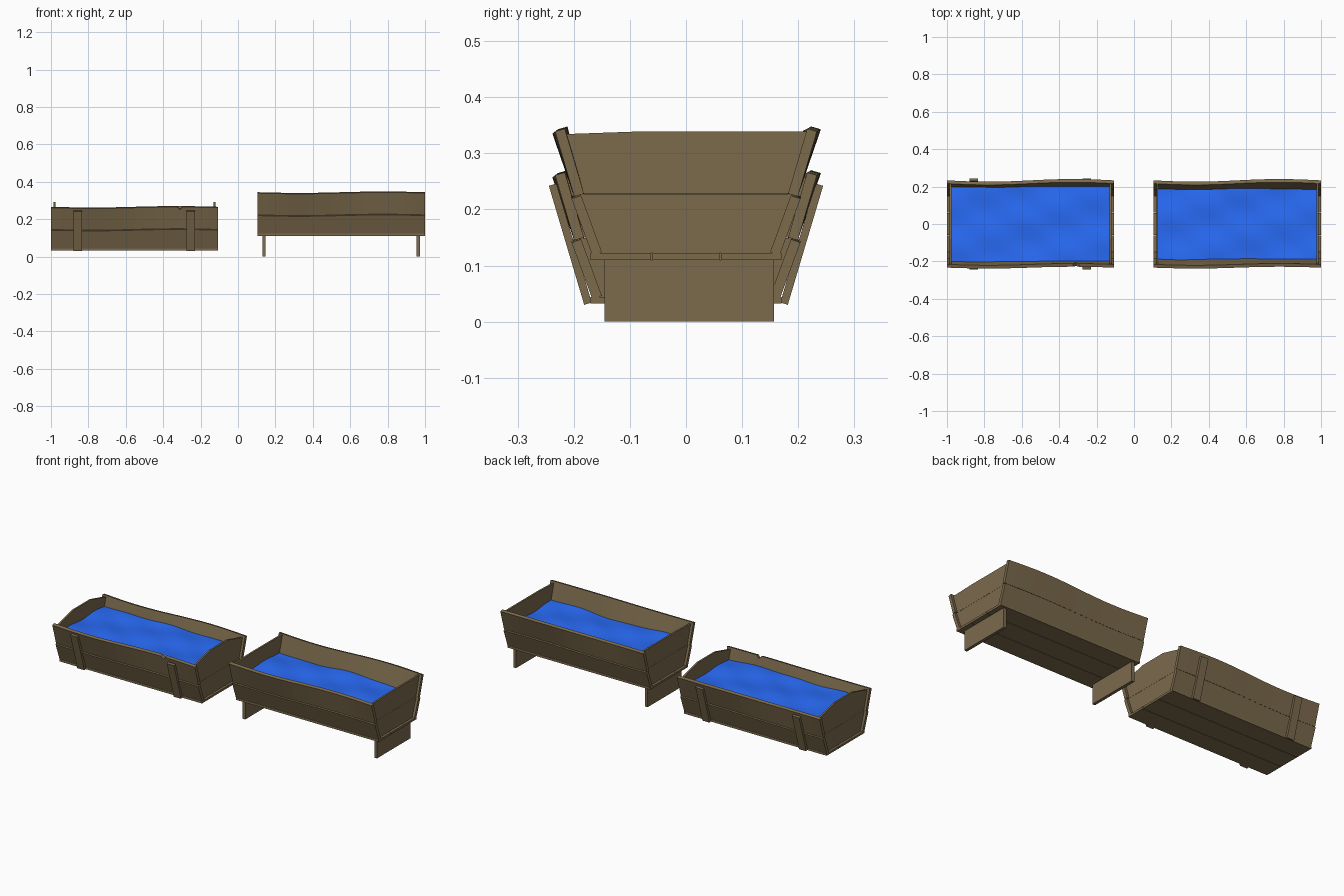
import bpy, bmesh
from math import sin, pi
from mathutils import Vector

if "Cube" in bpy.data.objects:
    bpy.data.objects.remove(bpy.data.objects["Cube"])


def material(name, color):
    m = bpy.data.materials.new(name)
    m.diffuse_color = color
    m.use_nodes = True
    m.node_tree.nodes["Principled BSDF"].inputs["Base Color"].default_value = m.diffuse_color
    return m


WOOD = material("wood", (0.2, 0.145, 0.073, 1))
WATER = material("water", (0.022, 0.15, 0.95, 1))


def finish(name, bm, mat):
    bmesh.ops.recalc_face_normals(bm, faces=bm.faces)
    me = bpy.data.meshes.new(name)
    bm.to_mesh(me)
    bm.free()
    ob = bpy.data.objects.new(name, me)
    bpy.context.collection.objects.link(ob)
    me.materials.append(mat)
    return ob


def loft(name, rings):
    """Closed solid through a row of equal cross-sections."""
    bm = bmesh.new()
    rows = [[bm.verts.new(p) for p in ring] for ring in rings]
    n = len(rows[0])
    for a, b in zip(rows, rows[1:]):
        for i in range(n):
            bm.faces.new((a[i], a[(i + 1) % n], b[(i + 1) % n], b[i]))
    bm.faces.new(rows[0])
    bm.faces.new(rows[-1])
    return finish(name, bm, WOOD)


def box(name, x0, x1, y0, y1, z0, z1):
    prof = [(y0, z0), (y1, z0), (y1, z1), (y0, z1)]
    return loft(name, [[(x, y, z) for y, z in prof] for x in (x0, x1)])


def wave(t):
    return -0.004 * sin(2 * pi * t)


def side_board(name, x0, x1, s, bottom, top, thick, w0=0, w1=0, warp=0, notch=None):
    """Slanted plank; bottom/top are inner (y, z); w0/w1 scale edge waviness."""
    b, t = Vector(bottom), Vector(top)
    d = (t - b).normalized()
    out = Vector((d.y, -d.x)) * thick
    xs = [x0 + (x1 - x0) * i / 16 for i in range(17)]
    if notch:
        xs = sorted(xs + [notch - 0.015, notch, notch + 0.015])
    rings = []
    for x in xs:
        u = (x - x0) / (x1 - x0)
        v = wave(u)
        bend = Vector((-s * warp * sin(2 * pi * u), 0))
        lo, hi = b + d * v * w0, t + d * v * w1 + bend
        if x == notch:
            hi -= d * 0.016
        rings.append([(x, s * p.x, p.y) for p in (lo, lo + out, hi + out, hi)])
    return loft(name, rings)


def end_board(name, x0, x1, outline):
    return loft(name, [[(x, y, z) for y, z in outline] for x in (x0, x1)])


def water(name, x0, x1, half, z):
    nx, ny = 60, 28
    bm = bmesh.new()
    g = []
    for i in range(nx + 1):
        x = x0 + (x1 - x0) * i / nx
        row = []
        for j in range(ny + 1):
            y = half * (2 * j / ny - 1)
            dz = (0.004 * sin(11 * x + 6 * y) + 0.003 * sin(9 * x - 24 * y + 1)
                  + 0.002 * sin(23 * x + 31 * y + 2))
            row.append(bm.verts.new((x, y, z + dz)))
        g.append(row)
    for i in range(nx):
        for j in range(ny):
            f = bm.faces.new((g[i][j], g[i + 1][j], g[i + 1][j + 1], g[i][j + 1]))
            f.smooth = True
    finish(name, bm, WATER)


def trough(tag, x0, x1, z, water_z, arched, notch=None):
    # floor of three planks
    for i, (a, b) in enumerate([(-0.17, -0.062), (-0.06, 0.06), (0.062, 0.17)]):
        box(f"{tag}_floor_plank_{i}", x0, x1, a, b, z, z + 0.012)
    # two slanted planks on each long side
    for s, side in ((-1, "front"), (1, "back")):
        side_board(f"{tag}_{side}_lower_plank", x0, x1, s, (0.15, z + 0.014),
                   (0.187, z + 0.115), 0.018, 0, 1)
        side_board(f"{tag}_{side}_upper_plank", x0, x1, s, (0.182, z + 0.118),
                   (0.216, z + 0.234), 0.018, 1, 1, 0.006, notch if s < 0 else None)
    # end walls of two planks each
    m = z + 0.118
    upper = [(-0.19, m), (0.19, m)]
    if arched:
        upper += [(0.222, z + 0.222), (0.08, z + 0.26),
                  (-0.08, z + 0.26), (-0.222, z + 0.222)]
    else:
        upper += [(0.222, z + 0.229), (-0.08, z + 0.229), (-0.222, z + 0.224)]
    lower = [(-0.154, z + 0.012), (0.154, z + 0.012),
             (0.19, m - 0.0007), (-0.19, m - 0.0007)]
    for xa, end in ((x0 + 0.014, "left"), (x1 - 0.024, "right")):
        end_board(f"{tag}_{end}_end_lower", xa, xa + 0.01, lower)
        end_board(f"{tag}_{end}_end_upper", xa, xa + 0.01, upper)
    # water surface
    half = 0.153 + (water_z - z - 0.014) * 0.34
    water(f"{tag}_water", x0 + 0.02, x1 - 0.02, half, water_z)


trough("low_trough", -1.0, -0.107, 0.032, 0.21, True, -0.31)
trough("raised_trough", 0.105, 1.0, 0.11, 0.247, False)

# outer battens on the low trough
for i, (a, b) in enumerate([(-0.88, -0.835), (-0.275, -0.23)]):
    for s, side in ((-1, "front"), (1, "back")):
        side_board(f"{side}_batten_{i}", a, b, s, (0.168, 0.034), (0.231, 0.246), 0.014)

# board legs under the raised trough
for i, (a, b) in enumerate([(0.13, 0.147), (0.955, 0.972)]):
    box(f"leg_board_{i}", a, b, -0.145, 0.157, 0, 0.11)
